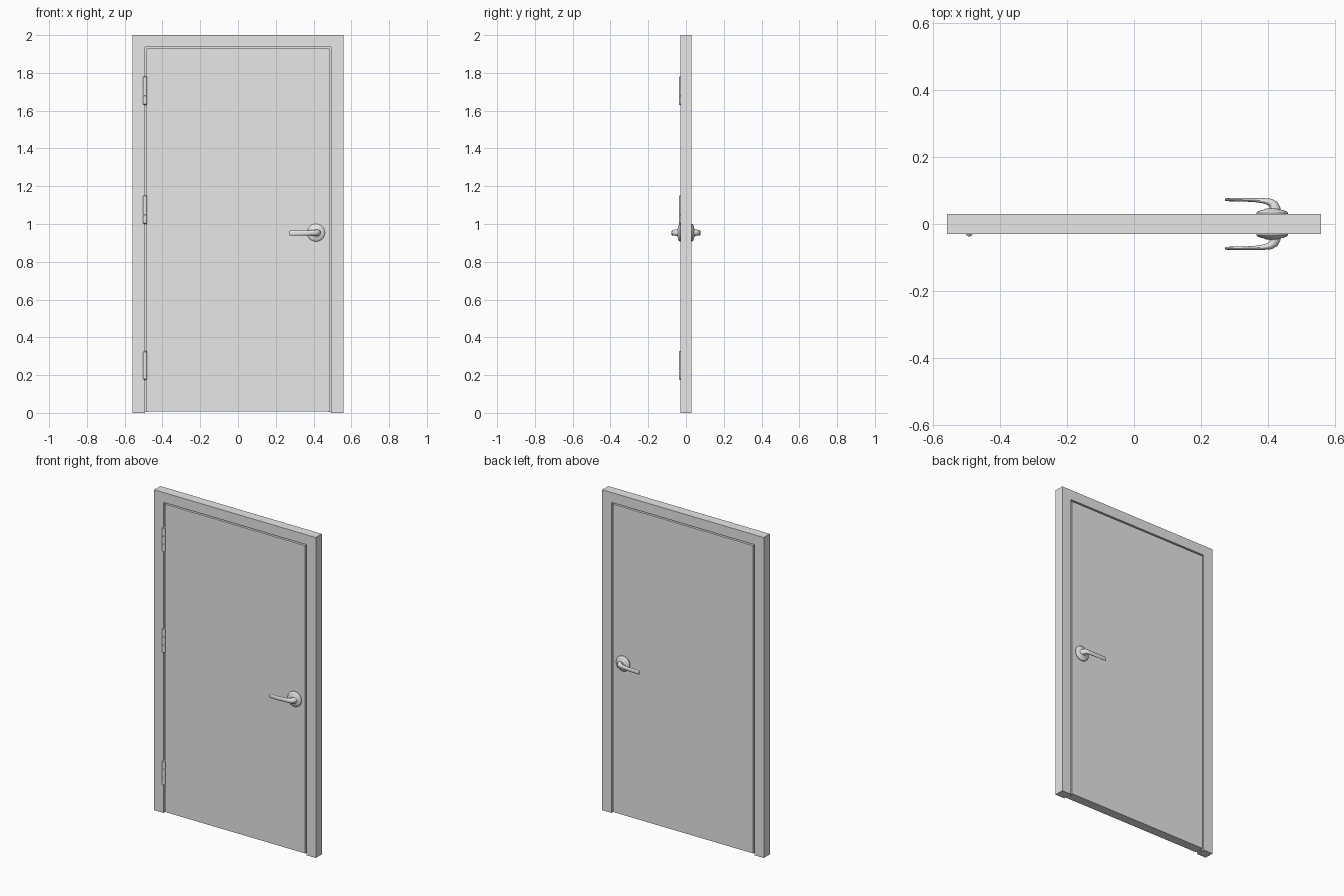
import bpy, bmesh, math
from mathutils import Vector

if "Cube" in bpy.data.objects:
    bpy.data.objects.remove(bpy.data.objects["Cube"])

grey = bpy.data.materials.new("plain grey")
grey.diffuse_color = (0.8, 0.8, 0.8, 1)
grey.use_nodes = True
grey.node_tree.nodes["Principled BSDF"].inputs["Base Color"].default_value = grey.diffuse_color


def finish(name, bm, smooth=False):
    bmesh.ops.recalc_face_normals(bm, faces=bm.faces[:])
    me = bpy.data.meshes.new(name)
    bm.to_mesh(me)
    bm.free()
    me.materials.append(grey)
    ob = bpy.data.objects.new(name, me)
    bpy.context.collection.objects.link(ob)
    if smooth:
        bpy.ops.object.select_all(action='DESELECT')
        bpy.context.view_layer.objects.active = ob
        ob.select_set(True)
        bpy.ops.object.shade_smooth_by_angle(angle=math.radians(35))
    return ob


def extruded(name, outline, y0, y1):
    """Extrude an x-z outline from y0 to y1."""
    bm = bmesh.new()
    face = bm.faces.new([bm.verts.new((x, y0, z)) for x, z in outline])
    ext = bmesh.ops.extrude_face_region(bm, geom=[face])["geom"]
    bmesh.ops.translate(bm, vec=(0, y1 - y0, 0),
                        verts=[v for v in ext if isinstance(v, bmesh.types.BMVert)])
    return finish(name, bm)


def arch(outer, inner, top, inner_top, bottom=0.0):
    """Upside-down U outline."""
    return [(-outer, bottom), (-outer, top), (outer, top), (outer, bottom),
            (inner, bottom), (inner, inner_top), (-inner, inner_top), (-inner, bottom)]


def loft(bm, rings):
    """Skin a list of closed point rings and cap both ends."""
    loops = [[bm.verts.new(p) for p in r] for r in rings]
    n = len(loops[0])
    for a, b in zip(loops, loops[1:]):
        for i in range(n):
            j = (i + 1) % n
            bm.faces.new((a[i], a[j], b[j], b[i]))
    bm.faces.new(loops[0])
    bm.faces.new(loops[-1])


def circle(n):
    return [(math.cos(2 * math.pi * i / n), math.sin(2 * math.pi * i / n)) for i in range(n)]


# Frame, door leaf and the recessed stop at the bottom of the groove
extruded("door_frame", arch(0.558, 0.493, 2.0, 1.938), -0.03, 0.03)
extruded("door_leaf", [(-0.484, 0.008), (-0.484, 1.929), (0.484, 1.929), (0.484, 0.008)],
         -0.029, 0.029)
extruded("door_stop", arch(0.50, 0.478, 1.945, 1.923, 0.004), -0.014, 0.014)

# Hinges: three knuckles with slim joints between them
HX, HY, R = -0.492, -0.027, 0.0105
for name, z0 in (("lower", 0.175), ("middle", 1.0), ("upper", 1.63)):
    h = 0.152
    profile = [(0.5, 0), (1, 0.004)]
    for k in (1, 2):
        z = h * k / 3
        profile += [(1, z - 0.002), (0.8, z - 0.001), (0.8, z + 0.001), (1, z + 0.002)]
    profile += [(1, h - 0.004), (0.5, h)]
    bm = bmesh.new()
    loft(bm, [[(HX + R * r * c, HY + R * r * s, z0 + z) for c, s in circle(16)]
              for r, z in profile])
    finish(name + "_hinge", bm, True)

# Handle set on both faces: domed rosette and curved lever
KX, KZ = 0.413, 0.954
ROSE = [(0.047, 0.025), (0.047, 0.033), (0.044, 0.037), (0.034, 0.041),
        (0.024, 0.043), (0.019, 0.047)]
# Lever stations: x, distance out, half thickness, half height, drop
LEVER = [(0.419, 0.036, 0.019, 0.019, 0), (0.420, 0.048, 0.017, 0.017, 0),
         (0.417, 0.057, 0.014, 0.016, 0), (0.407, 0.065, 0.011, 0.015, 0),
         (0.390, 0.069, 0.008, 0.014, 0), (0.360, 0.0715, 0.006, 0.013, 0.001),
         (0.320, 0.0725, 0.005, 0.013, 0.002), (0.278, 0.0725, 0.0045, 0.013, 0.002),
         (0.271, 0.0725, 0.003, 0.011, 0.002)]

for side, name in ((-1, "front"), (1, "back")):
    bm = bmesh.new()
    loft(bm, [[(KX + r * c, side * d, KZ + r * s) for c, s in circle(32)] for r, d in ROSE])
    finish(name + "_rosette", bm, True)

    centres = [Vector((x, side * d, KZ - drop)) for x, d, _, _, drop in LEVER]
    rings = []
    for i, (_, _, a, b, _) in enumerate(LEVER):
        t = centres[min(i + 1, len(LEVER) - 1)] - centres[max(i - 1, 0)]
        if i == 0:
            t = Vector((0, side, 0))
        t.z = 0
        across = t.normalized().cross(Vector((0, 0, 1)))
        rings.append([centres[i] + across * a * c + Vector((0, 0, b * s))
                      for c, s in circle(16)])
    bm = bmesh.new()
    loft(bm, rings)
    finish(name + "_lever", bm, True)
